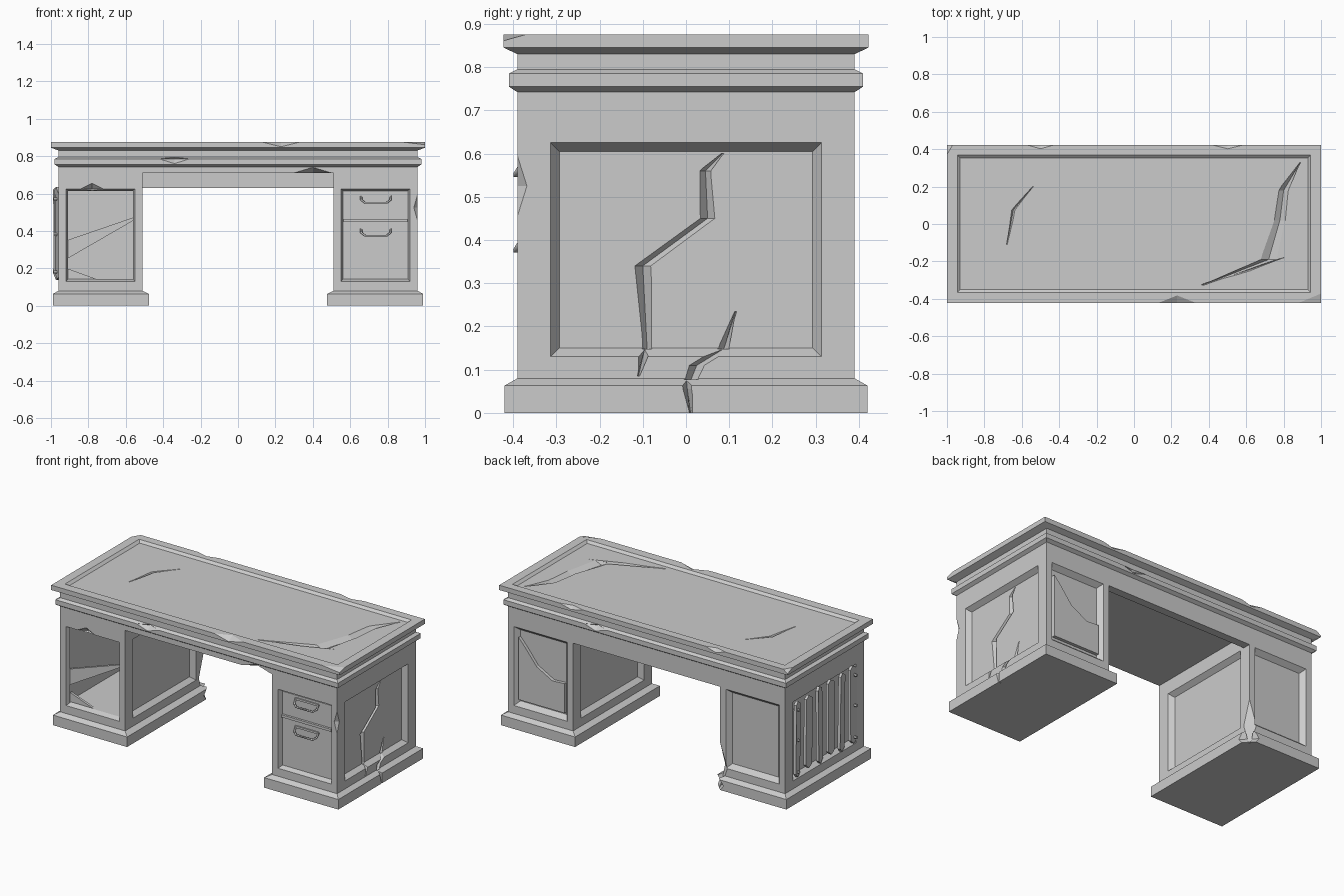
import bpy, bmesh, math, random
from mathutils import Vector

random.seed(4)
if "Cube" in bpy.data.objects:
    bpy.data.objects.remove(bpy.data.objects["Cube"])

stone = bpy.data.materials.new("plain_grey")
stone.use_nodes = True
GREY = (0.6, 0.6, 0.6, 1)
stone.diffuse_color = GREY
stone.node_tree.nodes["Principled BSDF"].inputs["Base Color"].default_value = GREY


def finish(name, bm):
    bmesh.ops.recalc_face_normals(bm, faces=bm.faces)
    mesh = bpy.data.meshes.new(name)
    bm.to_mesh(mesh)
    bm.free()
    mesh.materials.append(stone)
    obj = bpy.data.objects.new(name, mesh)
    bpy.context.collection.objects.link(obj)
    return obj


def place(axis, u, v, w):
    return {"x": (w, u, v), "y": (u, w, v), "z": (u, v, w)}[axis]


def loft(name, rings):
    """Closed skin through rings that all have the same point count."""
    bm = bmesh.new()
    loops = [[bm.verts.new(p) for p in ring] for ring in rings]
    n = len(loops[0])
    for a, b in zip(loops, loops[1:]):
        for i in range(n):
            j = (i + 1) % n
            bm.faces.new((a[i], a[j], b[j], b[i]))
    bm.faces.new(loops[0])
    bm.faces.new(loops[-1])
    return finish(name, bm)


def rect(axis, u0, u1, v0, v1, w):
    return [place(axis, u, v, w) for u, v in ((u0, v0), (u1, v0), (u1, v1), (u0, v1))]


def box(name, x0, x1, y0, y1, z0, z1):
    return loft(name, [rect("z", x0, x1, y0, y1, z) for z in (z0, z1)])


def prism(name, axis, outline, w0, w1):
    return loft(name, [[place(axis, u, v, w) for u, v in outline] for w in (w0, w1)])


def cut(target, cutter):
    mod = target.modifiers.new("cut", "BOOLEAN")
    mod.operation, mod.solver, mod.object = "DIFFERENCE", "EXACT", cutter
    bpy.context.view_layer.update()
    deps = bpy.context.evaluated_depsgraph_get()
    mesh = bpy.data.meshes.new_from_object(target.evaluated_get(deps))
    target.modifiers.clear()
    target.data = mesh
    bpy.data.objects.remove(cutter)


def recess(target, axis, w, side, u0, u1, v0, v1, bevel, depth):
    b = bevel
    cut(target, loft("cutter", [
        rect(axis, u0, u1, v0, v1, w + side * 0.04),
        rect(axis, u0, u1, v0, v1, w),
        rect(axis, u0 + b, u1 - b, v0 + b, v1 - b, w - side * depth)]))


def chip(target, center, radii):
    """Knock a pointed flake out of an edge."""
    bm = bmesh.new()
    for i in range(3):
        for s in (-1, 1):
            p = Vector(center)
            p[i] += s * radii[i]
            bm.verts.new(p)
    bmesh.ops.convex_hull(bm, input=bm.verts)
    cut(target, finish("cutter", bm))


def crack(target, axis, w, side, path, depth):
    """V groove along path points (u, v, half width), widened along u."""
    cut(target, loft("cutter", [[
        place(axis, u - h, v, w + side * 0.004),
        place(axis, u + h, v, w + side * 0.004),
        place(axis, u, v, w - side * depth)] for u, v, h in path]))


# Moulded top with a sunken writing surface
profile = [(0.96, 0.39, 0.742), (0.98, 0.41, 0.755), (0.98, 0.41, 0.785),
           (0.96, 0.39, 0.795), (0.96, 0.39, 0.83), (1, 0.422, 0.845), (1, 0.422, 0.875)]
top = loft("desk_top", [rect("z", -x, x, -y, y, z) for x, y, z in profile])
recess(top, "z", 0.875, 1, -0.945, 0.945, -0.365, 0.37, 0.016, 0.014)
crack(top, "z", 0.861, 1, [(0.89, 0.33, 0.003), (0.8, 0.18, 0.03), (0.78, 0.02, 0.035),
      (0.72, -0.19, 0.05), (0.37, -0.325, 0.01)], 0.02)
crack(top, "z", 0.861, 1, [(0.8, -0.18, 0.003), (0.6, -0.25, 0.03), (0.37, -0.32, 0.003)], 0.01)
crack(top, "z", 0.861, 1, [(-0.54, 0.2, 0.003), (-0.645, 0.075, 0.012), (-0.68, -0.11, 0.003)], 0.01)
for spot, size in [((0.23, -0.422, 0.875), (0.1, 0.04, 0.025)),
                   ((0.5, 0.422, 0.875), (0.08, 0.02, 0.02)),
                   ((-0.5, 0.422, 0.875), (0.07, 0.02, 0.02)),
                   ((1, -0.422, 0.875), (0.12, 0.05, 0.014)),
                   ((-1, 0.422, 0.875), (0.03, 0.05, 0.02)),
                   ((-0.34, -0.41, 0.785), (0.08, 0.03, 0.025)),
                   ((0.34, 0.41, 0.785), (0.08, 0.03, 0.025))]:
    chip(top, spot, size)

# Kneehole ceiling and the deeper rear apron
ceiling = box("kneehole_ceiling", -0.51, 0.51, -0.39, 0.34, 0.71, 0.742)
chip(ceiling, (0.4, -0.39, 0.71), (0.1, 0.06, 0.03))
box("rear_apron", -0.51, 0.51, 0.34, 0.39, 0.63, 0.742)


# Pedestals: flared plinth and panelled body
def pedestal(name, s):
    rings = [(0.475, 0.99, 0.42, 0), (0.475, 0.99, 0.42, 0.063),
             (0.51, 0.96, 0.39, 0.08), (0.51, 0.96, 0.39, 0.742)]
    obj = loft(name, [rect("z", s * a, s * b, -y, y, z) for a, b, y, z in rings])
    u0, u1 = sorted((s * 0.55, s * 0.92))
    recess(obj, "y", -0.39, -1, u0, u1, 0.13, 0.625, 0.012, 0.03)
    recess(obj, "y", 0.39, 1, u0, u1, 0.13, 0.625, 0.025, 0.03)
    recess(obj, "x", s * 0.51, -s, -0.313, 0.313, 0.13, 0.625, 0.022, 0.03)
    recess(obj, "x", s * 0.96, s, -0.313, 0.313, 0.13, 0.625, 0.02, 0.03)
    return obj


left = pedestal("left_pedestal", 1)
right = pedestal("right_pedestal", -1)

# Damage on the left pedestal
crack(left, "x", 0.93, 1, [(0.085, 0.6, 0.004), (0.045, 0.56, 0.015), (0.05, 0.45, 0.02),
      (-0.1, 0.34, 0.022), (-0.09, 0.15, 0.012), (-0.1, 0.1, 0.01)], 0.02)
crack(left, "x", 0.93, 1, [(0.115, 0.235, 0.003), (0.085, 0.14, 0.016), (0.07, 0.12, 0.02)], 0.015)
crack(left, "x", 0.96, 1, [(0.09, 0.15, 0.02), (0.025, 0.11, 0.02), (0.005, 0.06, 0.015)], 0.025)
crack(left, "x", 0.96, 1, [(-0.095, 0.15, 0.016), (-0.11, 0.085, 0.003)], 0.025)
crack(left, "x", 0.99, 1, [(0.0, 0.085, 0.015), (0.003, 0.055, 0.012), (0.012, -0.01, 0.003)], 0.02)
chip(left, (0.96, -0.39, 0.525), (0.02, 0.022, 0.07))

# Loose lower piece of the left pedestal's back panel
prism("broken_back_panel", "y", [(0.575, 0.17), (0.895, 0.17), (0.895, 0.56),
      (0.85, 0.51), (0.77, 0.41), (0.66, 0.35), (0.575, 0.355)], 0.35, 0.38)

# Drawers with a rail between them and hanging pulls
for i, (z0, z1) in enumerate([(0.147, 0.443), (0.467, 0.608)]):
    box(f"drawer_front_{i}", 0.566, 0.904, -0.366, -0.35, z0, z1)
box("drawer_rail", 0.563, 0.907, -0.374, -0.35, 0.447, 0.463)
for i, z in enumerate((0.415, 0.59)):
    data = bpy.data.curves.new(f"drawer_pull_{i}", "CURVE")
    data.dimensions = "3D"
    data.bevel_depth, data.bevel_resolution = 0.006, 0
    data.use_fill_caps = True
    half = [(-0.078, -0.362, 0), (-0.078, -0.385, -0.024), (-0.058, -0.395, -0.04)]
    path = half + [(-x, y, h) for x, y, h in reversed(half)]
    line = data.splines.new("POLY")
    line.points.add(len(path) - 1)
    for point, (x, y, h) in zip(line.points, path):
        point.co = (0.737 + x, y, z + h, 1)
    data.materials.append(stone)
    bpy.context.collection.objects.link(bpy.data.objects.new(data.name, data))
    box(f"pull_plate_{i}", 0.655, 0.819, -0.374, -0.364, z - 0.008, z + 0.004)

# Hollowed right pedestal, open at the front and outer side
cut(right, box("cutter", -0.925, -0.562, -0.365, 0.33, 0.142, 0.613))
chip(right, (-0.78, -0.39, 0.625), (0.06, 0.03, 0.03))
chip(right, (-0.51, 0.39, 0.13), (0.05, 0.05, 0.15))
chip(right, (-0.475, 0.42, 0.03), (0.08, 0.08, 0.1))

# Splintered remains of the front panel
prism("front_splinter", "y", [(-0.915, 0.25), (-0.56, 0.455), (-0.56, 0.472),
      (-0.74, 0.41), (-0.915, 0.35)], -0.365, -0.345)
prism("lower_splinter", "y", [(-0.915, 0.14), (-0.75, 0.14), (-0.915, 0.2)], -0.355, -0.34)

# Twisted boards nailed over the outer side
for i in range(6):
    w = 0.046
    low, high = -0.24 + random.uniform(0, 0.03), 0.24 - random.uniform(0, 0.03)
    board = prism(f"side_board_{i}", "x", [(-w, low), (0, low - 0.01), (w, low + 0.025),
                  (w, high), (0.01, high + 0.012), (-w, high - 0.02)], -0.008, 0.008)
    board.location = (-0.962, -0.275 + i * 0.11, 0.385)
    board.rotation_euler = (math.radians(random.uniform(-3, 3)), 0,
                            math.radians(random.uniform(10, 22)))

# Nails at both ends of the boarding
for y in (-0.285, 0.285):
    for z in (0.18, 0.38, 0.57):
        ring = [(y + 0.009 * math.cos(a * math.pi / 3), z + 0.009 * math.sin(a * math.pi / 3))
                for a in range(6)]
        prism("nail", "x", ring, -0.987, -0.95)
